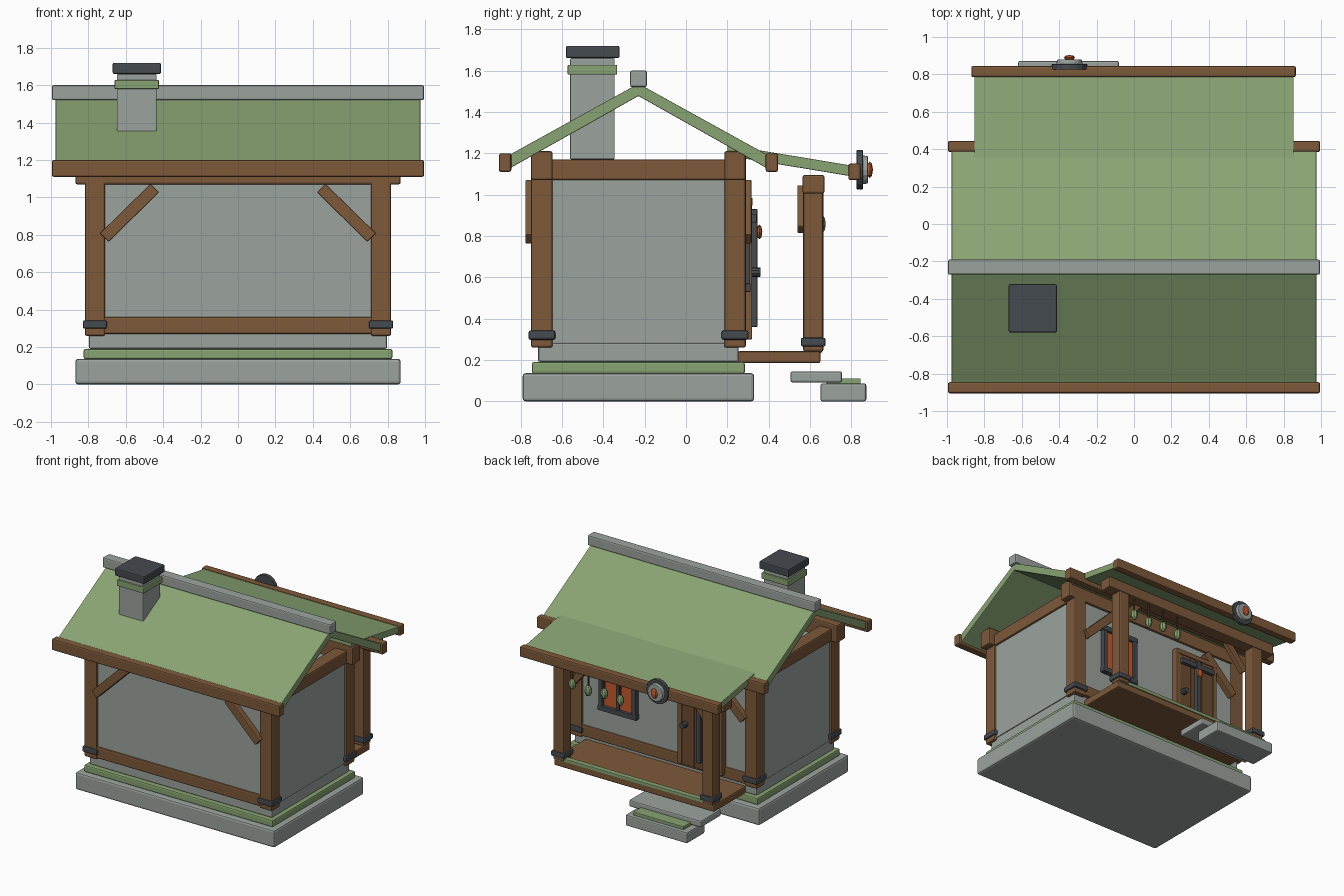
import bpy, bmesh, math
from mathutils import Matrix

if "Cube" in bpy.data.objects:
    bpy.data.objects.remove(bpy.data.objects["Cube"])

def mat(name, c):
    m = bpy.data.materials.new(name)
    m.diffuse_color = (*c, 1)
    m.use_nodes = True
    m.node_tree.nodes["Principled BSDF"].inputs["Base Color"].default_value = m.diffuse_color
    return m

WOOD = mat("wood", (.205, .10, .042))
DARKWOOD = mat("dark_wood", (.15, .07, .03))
GREEN = mat("green", (.25, .37, .17))
STONE = mat("stone", (.33, .37, .345))
IRON = mat("iron", (.06, .07, .08))
GLOW = mat("glow", (.55, .10, .025))

def finish(name, bm, m, bevel=0):
    bmesh.ops.recalc_face_normals(bm, faces=bm.faces)
    me = bpy.data.meshes.new(name)
    bm.to_mesh(me)
    bm.free()
    me.materials.append(m)
    o = bpy.data.objects.new(name, me)
    bpy.context.collection.objects.link(o)
    if bevel:
        b = o.modifiers.new("bevel", 'BEVEL')
        b.width, b.segments = bevel, 2
    return o

def box(name, x, y, z, m, bevel=.01, rot=0):
    """Box from (min, max) ranges, optionally turned about its own y axis."""
    bm = bmesh.new()
    bmesh.ops.create_cube(bm, size=1)
    bmesh.ops.scale(bm, vec=(x[1]-x[0], y[1]-y[0], z[1]-z[0]), verts=bm.verts)
    o = finish(name, bm, m, bevel)
    o.location = [(a[0]+a[1])/2 for a in (x, y, z)]
    o.rotation_euler.y = rot
    return o

def slab(name, profile, hx, m):
    """Extrude a (y, z) profile along x from -hx to hx."""
    bm = bmesh.new()
    f = bm.faces.new([bm.verts.new((-hx, y, z)) for y, z in profile])
    r = bmesh.ops.extrude_face_region(bm, geom=[f])
    vs = [v for v in r['geom'] if isinstance(v, bmesh.types.BMVert)]
    bmesh.ops.translate(bm, vec=(2*hx, 0, 0), verts=vs)
    return finish(name, bm, m, .004)

def disc(name, x, y, z, r1, r2, depth, m, sides=16, bevel=0):
    """Cylinder or cone pointing to +y, starting at y."""
    bm = bmesh.new()
    bmesh.ops.create_cone(bm, cap_ends=True, segments=sides, radius1=r1, radius2=r2, depth=depth,
                          matrix=Matrix.Translation((x, y+depth/2, z)) @ Matrix.Rotation(-math.pi/2, 4, 'X'))
    return finish(name, bm, m, bevel)

def bead(name, loc, size, m, rings=6):
    """Faceted ellipsoid."""
    bm = bmesh.new()
    bmesh.ops.create_uvsphere(bm, u_segments=8, v_segments=rings, radius=1)
    bmesh.ops.scale(bm, vec=size, verts=bm.verts)
    bmesh.ops.translate(bm, vec=loc, verts=bm.verts)
    return finish(name, bm, m)

def brace(name, x0, z0, x1, z1, y, m=WOOD, w=.065):
    """Diagonal timber between two points in the xz plane."""
    L = math.hypot(x1-x0, z1-z0)
    cx, cz = (x0+x1)/2, (z0+z1)/2
    box(name, (cx-L/2, cx+L/2), y, (cz-w/2, cz+w/2), m, .006, -math.atan2(z1-z0, x1-x0))

CY = -.23  # ridge line

# Stepped base and walls (nearly flush with the timber frame)
box("foundation", (-.87, .87), (-.79, .33), (0, .137), STONE, .015)
box("base_trim", (-.825, .825), (-.745, .285), (.135, .19), GREEN)
box("plinth", (-.797, .797), (-.715, .255), (.19, .285), STONE)
box("walls", (-.802, .802), (-.732, .272), (.28, 1.09), STONE, .004)

# Timber frame
for sy, side in ((-1, "front"), (1, "back")):
    yc = CY + sy*.467
    yr = (yc-.052, yc+.052)
    for sx in (-1, 1):
        xc = sx*.765
        box(f"{side}_post", (xc-.054, xc+.054), yr, (.26, 1.1), WOOD)
        box(f"{side}_post_band", (xc-.065, xc+.065), (yc-.065, yc+.065), (.298, .343), IRON)
        yb = sorted((yc+sy*.03, yc+sy*.08))
        brace(f"{side}_wall_brace", sx*.715, .785, sx*.445, 1.05, yb)
    box(f"{side}_top_beam", (-.87, .87), yr, (1.07, 1.21), WOOD)
    box(f"{side}_sill_beam", (-.72, .72), (yc-.048, yc+.048), (.27, .36), WOOD)
    ye = CY + sy*.645
    box(f"{side}_eave_beam", (-.995, .995), (ye-.03, ye+.03), (1.11, 1.2), WOOD)
for sx in (-1, 1):
    xc = sx*.765
    box("side_top_beam", (xc-.052, xc+.052), (-.68, .22), (1.07, 1.17), WOOD)

# Main roof and ridge
slab("main_roof", [(CY-.65, 1.178), (CY, 1.537), (CY+.65, 1.178),
                   (CY+.64, 1.117), (CY, 1.477), (CY-.64, 1.117)], .975, GREEN)
box("ridge_cap", (-.995, .995), (CY-.041, CY+.041), (1.52, 1.6), STONE)

# Chimney
box("chimney", (-.648, -.435), (-.56, -.345), (1.17, 1.66), STONE, .006)
box("chimney_collar", (-.66, -.422), (-.573, -.333), (1.58, 1.628), GREEN, .006)
box("chimney_cap", (-.67, -.412), (-.58, -.322), (1.66, 1.72), IRON, .008)

# Porch roof and fascia
slab("porch_roof", [(.2, 1.24), (.81, 1.139), (.81, 1.087), (.2, 1.188)], .853, GREEN)
box("porch_fascia", (-.87, .865), (.785, .845), (1.07, 1.15), WOOD)

# Porch deck, posts and beam
box("porch_deck", (-.70, .70), (.25, .65), (.185, .243), WOOD)
box("deck_trim", (-.69, .69), (.615, .657), (.235, .262), GREEN, .004)
box("porch_beam", (-.80, .80), (.563, .67), (1.005, 1.095), WOOD)
for sx in (-1, 1):
    xc = sx*.65
    box("porch_post", (xc-.048, xc+.048), (.567, .664), (.24, 1.03), WOOD)
    box("porch_post_band", (xc-.06, xc+.06), (.555, .675), (.265, .308), IRON)
    brace("porch_brace", sx*.60, .83, sx*.43, 1.03, (.538, .58), w=.055)

# Steps
DX = -.345
box("lower_step", (-.62, -.08), (.65, .872), (0, .087), STONE)
box("step_trim", (-.57, -.13), (.68, .845), (.085, .112), GREEN, .004)
box("upper_step", (DX-.315, DX+.315), (.505, .755), (.092, .145), STONE)

# Door with iron strap, crossbar and gem
for s in (-1, 1):
    box("door_jamb", (DX+s*.178-.018, DX+s*.178+.018), (.25, .32), (.30, .97), WOOD, .005)
for i in (-1, 0, 1):
    box("door_plank", (DX+i*.107-.053, DX+i*.107+.053), (.25, .315), (.30, .95), DARKWOOD, .005)
box("door_lintel", (DX-.197, DX+.197), (.25, .322), (.945, .985), WOOD, .005)
box("door_strap", (DX-.017, DX+.017), (.30, .345), (.36, .93), IRON, .004)
box("door_crossbar", (DX-.155, DX+.155), (.30, .343), (.865, .905), IRON, .004)
bead("door_gem", (DX, .355, .82), (.03, .014, .036), GLOW, 4)
disc("door_knob", DX+.13, .31, .625, .025, .022, .05, IRON, 10)

# Window
WX = .387
box("window_glass", (WX-.13, WX+.13), (.25, .29), (.56, .90), GLOW, 0)
for s in (-1, 1):
    box("window_side", (WX+s*.145-.018, WX+s*.145+.018), (.25, .31), (.54, .92), IRON, .004)
for z in (.55, .905):
    box("window_rail", (WX-.168, WX+.168), (.25, .312), (z-.02, z+.02), IRON, .004)
box("window_mullion", (WX-.013, WX+.013), (.25, .302), (.55, .9), IRON, .003)

# Hanging charms under the porch beam
for i in range(4):
    x, z = .54-.14*i, (.865, .85)[i % 2]
    box("charm_string", (x-.005, x+.005), (.64, .65), (z, 1.02), DARKWOOD, 0)
    bead("charm", (x, .647, z), (.028, .028, .042), GREEN)

# Round emblem on the fascia
disc("emblem_back", DX, .825, 1.12, .096, .096, .03, IRON, 16, .004)
disc("emblem_ring", DX, .85, 1.12, .07, .066, .03, STONE, 16, .004)
bead("emblem_gem", (DX, .889, 1.12), (.03, .015, .04), GLOW, 4)
